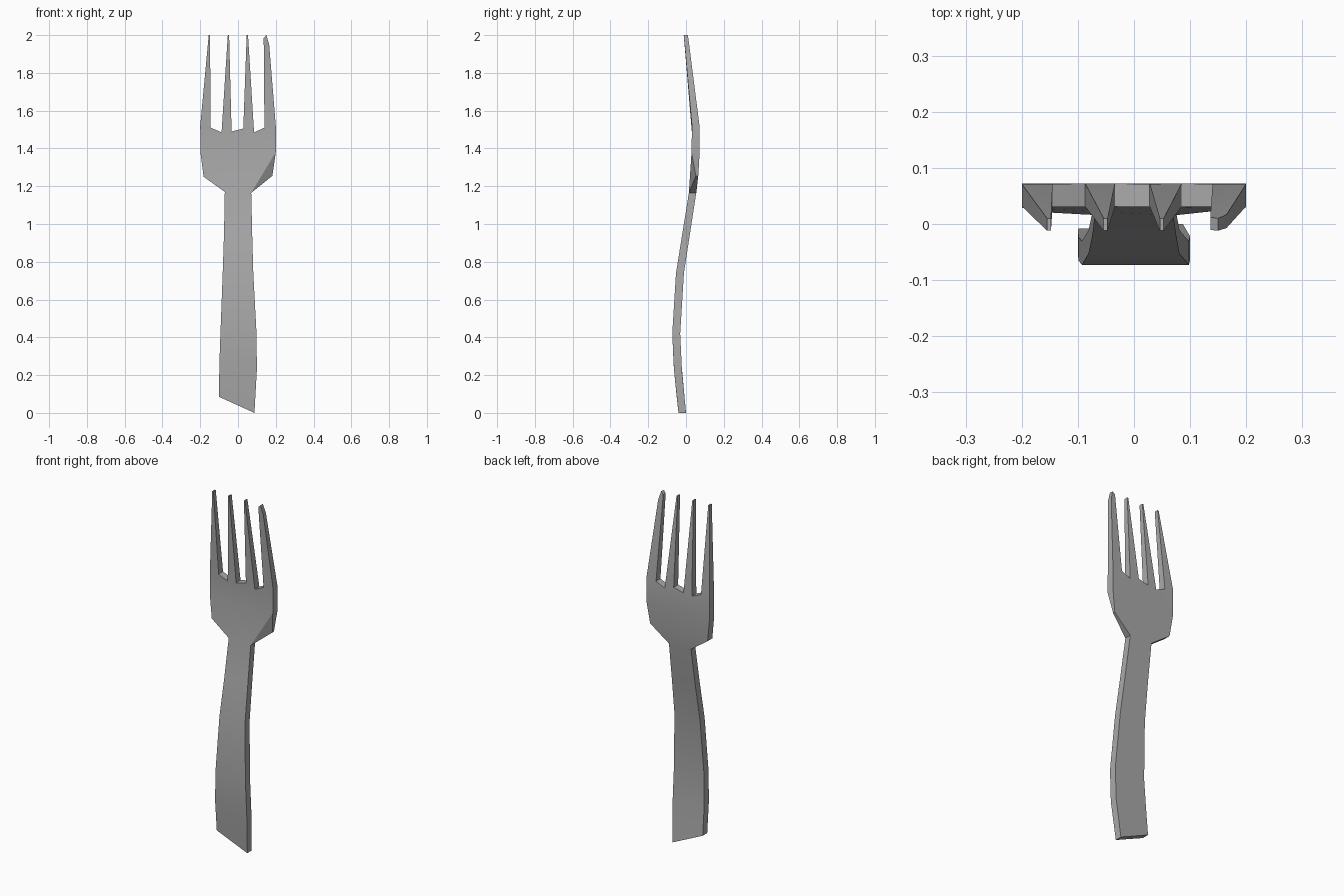
import bpy, bmesh, math

if "Cube" in bpy.data.objects:
    bpy.data.objects.remove(bpy.data.objects["Cube"])

# Side profile: (height, front y, back y)
PROFILE = [(0, -.04, 0), (.2, -.062, -.02), (.4, -.074, -.032), (.74, -.053, -.011),
           (1.17, .016, .055), (1.3, .026, .07), (1.4, .03, .073), (1.55, .032, .071), (2, -.012, .01)]


def depth(z, side):
    for a, b in zip(PROFILE, PROFILE[1:]):
        if z <= b[0]:
            t = (z - a[0]) / (b[0] - a[0])
            return a[side] + t * (b[side] - a[side])
    return PROFILE[-1][side]


pts, polys = [], []


def add(x, z):
    pts.append((x, z))
    return len(pts) - 1


# Handle and head rows: left (x, z), right (x, z)
rows = [((-.1, .085), (.087, 0)), ((-.099, .25), (.1, .23)), ((-.093, .42), (.098, .42)),
        ((-.081, .74), (.081, .74)), ((-.074, .95), (.075, .95)), ((-.07, 1.17), (.07, 1.165)),
        ((-.182, 1.25), (.182, 1.255)), ((-.199, 1.38), (.2, 1.38))]
ids = [(add(*l), add(*r)) for l, r in rows]
for (a, b), (c, d) in zip(ids, ids[1:]):
    polys.append((a, b, d, c))
corner = ids[6][1]

# Tines: base left, base right, tip left, tip right
tines = [((-.2, 1.52), (-.145, 1.51), (-.155, 2), (-.148, 2)),
         ((-.087, 1.485), (-.034, 1.49), (-.054, 2), (-.047, 2)),
         ((.028, 1.505), (.085, 1.485), (.046, 2), (.053, 2)),
         ((.14, 1.51), (.2, 1.52), (.136, 1.985), (.165, 1.95))]
base = []
for n, (bl, br, tl, tr) in enumerate(tines):
    a, b = add(*bl), add(*br)
    tip = [add(*tr), add(*tl)]
    if n == 3:
        tip.insert(1, add(.15, 2))
    base += [a, b]
    polys.append((a, b, *tip))
polys.append((*ids[-1], *reversed(base)))

# Thicken the outline between the front and back curves
bm = bmesh.new()
front = [bm.verts.new((x, depth(z, 1), z)) for x, z in pts]
back = [bm.verts.new((x, depth(z, 2), z)) for x, z in pts]
front[corner].co.y = depth(1.25, 2) - .012  # chamfered shoulder
edges = set()
for p in polys:
    bm.faces.new([front[i] for i in p])
    bm.faces.new([back[i] for i in reversed(p)])
    edges |= set(zip(p, p[1:] + p[:1]))
for a, b in sorted(edges):
    if (b, a) not in edges:
        bm.faces.new((front[b], front[a], back[a], back[b]))

# Split the shoulder quads so the chamfer is a clean triangle
bm.faces.ensure_lookup_table()
for a, b in ((ids[5][1], ids[7][1]),):
    va, vb, vl = front[a], front[b], front[ids[6][0]]
    old = [f for f in front[corner].link_faces if vl in f.verts]
    bmesh.ops.delete(bm, geom=old, context='FACES_ONLY')
    bm.faces.new((va, front[corner], vb))
    bm.faces.new((front[ids[5][0]], va, vb, front[ids[7][0]], vl))
loose = [e for e in bm.edges if not e.link_faces]
bmesh.ops.delete(bm, geom=loose, context='EDGES')
bmesh.ops.recalc_face_normals(bm, faces=bm.faces)
mesh = bpy.data.meshes.new("fork")
bm.to_mesh(mesh)
bm.free()

fork = bpy.data.objects.new("fork", mesh)
bpy.context.collection.objects.link(fork)
grey = bpy.data.materials.new("grey metal")
grey.diffuse_color = (.4, .4, .4, 1)
grey.use_nodes = True
grey.node_tree.nodes["Principled BSDF"].inputs["Base Color"].default_value = grey.diffuse_color
mesh.materials.append(grey)
bpy.context.view_layer.objects.active = fork
fork.select_set(True)
bpy.ops.object.shade_smooth_by_angle(angle=math.radians(25))
